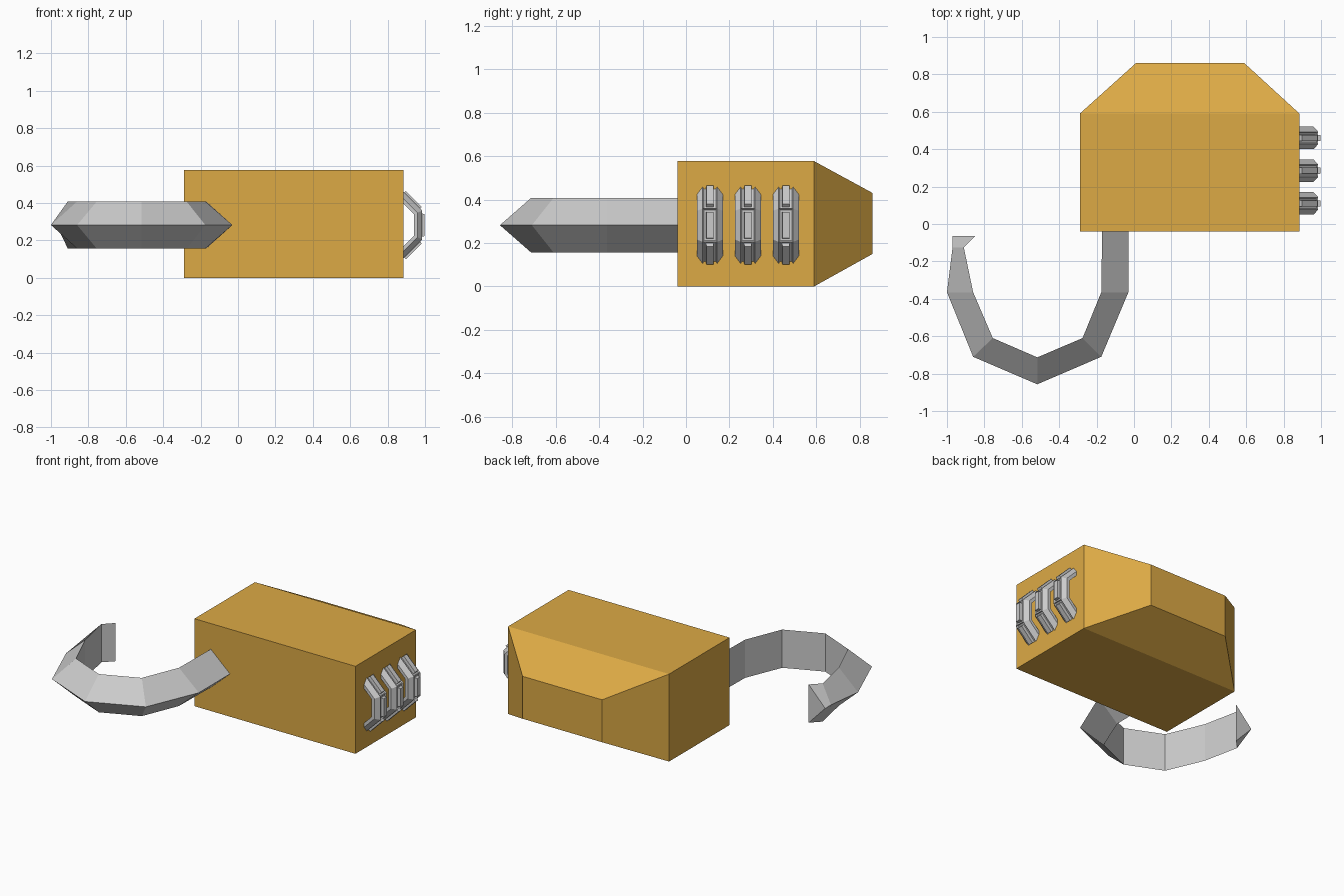
import bpy, bmesh
from math import sin, cos, pi

if "Cube" in bpy.data.objects:
    bpy.data.objects.remove(bpy.data.objects["Cube"])


def make_object(name, bm, mat=None):
    bmesh.ops.recalc_face_normals(bm, faces=bm.faces)
    mesh = bpy.data.meshes.new(name)
    bm.to_mesh(mesh)
    bm.free()
    obj = bpy.data.objects.new(name, mesh)
    bpy.context.collection.objects.link(obj)
    if mat:
        mesh.materials.append(mat)
    return obj


def loft(rings, closed=False):
    """Skin a list of point loops; cap the ends unless closed."""
    bm = bmesh.new()
    loops = [[bm.verts.new(p) for p in r] for r in rings]
    n = len(loops[0])
    pairs = list(zip(loops, loops[1:])) + ([(loops[-1], loops[0])] if closed else [])
    for a, b in pairs:
        for i in range(n):
            j = (i + 1) % n
            bm.faces.new((a[i], a[j], b[j], b[i]))
    if not closed:
        bm.faces.new(loops[0])
        bm.faces.new(loops[-1])
    return bm


def rect(x0, x1, y, z0, z1):
    return [(x0, y, z0), (x1, y, z0), (x1, y, z1), (x0, y, z1)]


brass = bpy.data.materials.new("brass")
brass.diffuse_color = (0.72, 0.40, 0.06, 1)
brass.use_nodes = True
brass.node_tree.nodes["Principled BSDF"].inputs["Base Color"].default_value = brass.diffuse_color

# Lock body: box with a tapered back
make_object("lock_body", loft([
    rect(-0.29, 0.885, -0.04, 0, 0.577),
    rect(-0.29, 0.885, 0.59, 0, 0.577),
    rect(0.01, 0.59, 0.86, 0.15, 0.43)]), brass)

# Open shackle: triangular section swept along a hook, (outer, inner) per station
stations = [
    ((-0.03, -0.02), (-0.17, -0.02)),
    ((-0.03, -0.365), (-0.175, -0.365)),
    ((-0.175, -0.71), (-0.275, -0.61)),
    ((-0.517, -0.857), (-0.517, -0.713)),
    ((-0.86, -0.71), (-0.755, -0.61)),
    ((-1.0, -0.365), (-0.86, -0.365)),
    ((-0.97, -0.125), (-0.91, -0.125)),
    ((-0.97, -0.065), (-0.85, -0.065))]
make_object("shackle", loft([
    [(*o, 0.282), (*i, 0.408), (*i, 0.156)] for o, i in stations]))


# Combination dials: octagonal rings with chamfered rims and raised plain pads
def dial(name, y):
    section = [(-0.033, 0.185), (0.033, 0.185), (0.06, 0.16),
               (0.06, 0.14), (-0.06, 0.14), (-0.06, 0.16)]
    rings = []
    for k in range(8):
        a = pi / 8 + k * pi / 4
        rings.append([(0.80 + r / cos(pi / 8) * cos(a), y + dy,
                       0.282 + r / cos(pi / 8) * sin(a)) for dy, r in section])
    bm = loft(rings, closed=True)
    bmesh.ops.recalc_face_normals(bm, faces=bm.faces)
    rim = [f for f in bm.faces
           if all(abs(v.co.y - y) < 0.04 for v in f.verts)]
    bmesh.ops.inset_individual(bm, faces=rim, thickness=0.008, depth=-0.007)
    bmesh.ops.inset_individual(bm, faces=rim, thickness=0.014, depth=0.0)
    bmesh.ops.inset_individual(bm, faces=rim, thickness=0.002, depth=0.02)
    make_object(name, bm)


for n, y in enumerate((0.11, 0.285, 0.46)):
    dial(f"dial_{n + 1}", y)
